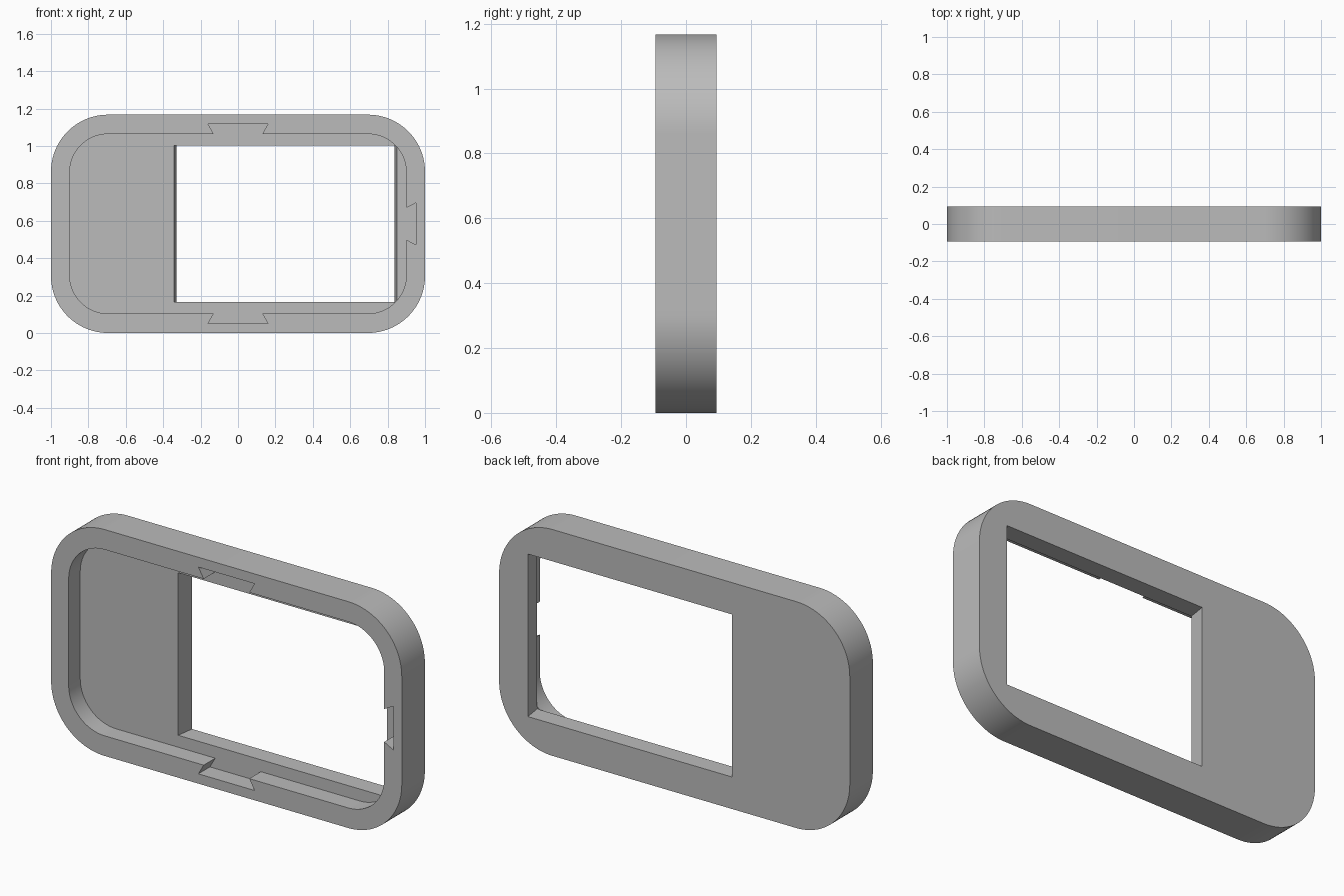
import bpy
import bmesh
from math import cos, sin, radians

cube = bpy.data.objects.get("Cube")
if cube:
    bpy.data.objects.remove(cube, do_unlink=True)

DEPTH = 0.094      # half thickness
MID = 0.5835       # centre height

grey = bpy.data.materials.new("plain grey")
grey.use_nodes = True
colour = (0.5, 0.5, 0.5, 1)
grey.diffuse_color = colour
grey.node_tree.nodes["Principled BSDF"].inputs["Base Color"].default_value = colour


def rounded(hx, hz, r, steps=24):
    """Rounded rectangle outline centred on the frame."""
    pts = []
    for i, (sx, sz) in enumerate([(1, 1), (-1, 1), (-1, -1), (1, -1)]):
        for k in range(steps + 1):
            a = radians(90 * (i + k / steps))
            pts.append((sx * (hx - r) + r * cos(a), MID + sz * (hz - r) + r * sin(a)))
    return pts


def rect(x0, x1, z0, z1):
    return [(x0, z0), (x1, z0), (x1, z1), (x0, z1)]


def prism(name, front, back, y0, y1):
    """Solid lofted along y between two matching outlines."""
    bm = bmesh.new()
    a = [bm.verts.new((x, y0, z)) for x, z in front]
    b = [bm.verts.new((x, y1, z)) for x, z in back]
    bm.faces.new(a)
    bm.faces.new(b[::-1])
    for i in range(len(a)):
        j = (i + 1) % len(a)
        bm.faces.new((a[i], b[i], b[j], a[j]))
    bmesh.ops.recalc_face_normals(bm, faces=bm.faces)
    mesh = bpy.data.meshes.new(name)
    bm.to_mesh(mesh)
    bm.free()
    mesh.materials.append(grey)
    obj = bpy.data.objects.new(name, mesh)
    bpy.context.collection.objects.link(obj)
    return obj


# Outer body
outline = rounded(1.0, MID, 0.305)
body = prism("frame_body", outline, outline, -DEPTH, DEPTH)

# Recess in the front half
inner = rounded(0.9, 0.48, 0.205)
cutters = [prism("recess_cutter", inner, inner, -0.2, 0.0)]

# Dovetail notches: top, bottom and left-hand wall
def dovetail(name, mouth, tip, place):
    shape = [(-mouth, -0.03), (mouth, -0.03), (mouth, 0), (tip, 0.053),
             (-tip, 0.053), (-mouth, 0)]
    pts = [place(u, v) for u, v in shape]
    cutters.append(prism(name, pts, pts, -0.2, 0.0))

dovetail("top_notch_cutter", 0.13, 0.16, lambda u, v: (u, MID + 0.48 + v))
dovetail("bottom_notch_cutter", 0.13, 0.16, lambda u, v: (u, MID - 0.48 - v))
dovetail("side_notch_cutter", 0.085, 0.113, lambda u, v: (0.9 + v, MID + u))

# Window through the floor, with slightly tapered side walls
cutters.append(prism("window_cutter", rect(-0.342, 0.85, 0.165, 1.003),
                     rect(-0.324, 0.832, 0.165, 1.003), -0.004, 0.12))

for cutter in cutters:
    cutter.hide_render = True
    mod = body.modifiers.new(cutter.name, "BOOLEAN")
    mod.operation = "DIFFERENCE"
    mod.solver = "EXACT"
    mod.object = cutter

# Bake the cuts, then drop the helpers
bpy.context.view_layer.update()
result = bpy.data.meshes.new_from_object(
    body.evaluated_get(bpy.context.evaluated_depsgraph_get()))
body.modifiers.clear()
body.data = result
for cutter in cutters:
    bpy.data.objects.remove(cutter, do_unlink=True)

bpy.ops.object.select_all(action="DESELECT")
body.select_set(True)
bpy.context.view_layer.objects.active = body
bpy.ops.object.shade_smooth_by_angle(angle=radians(30))
